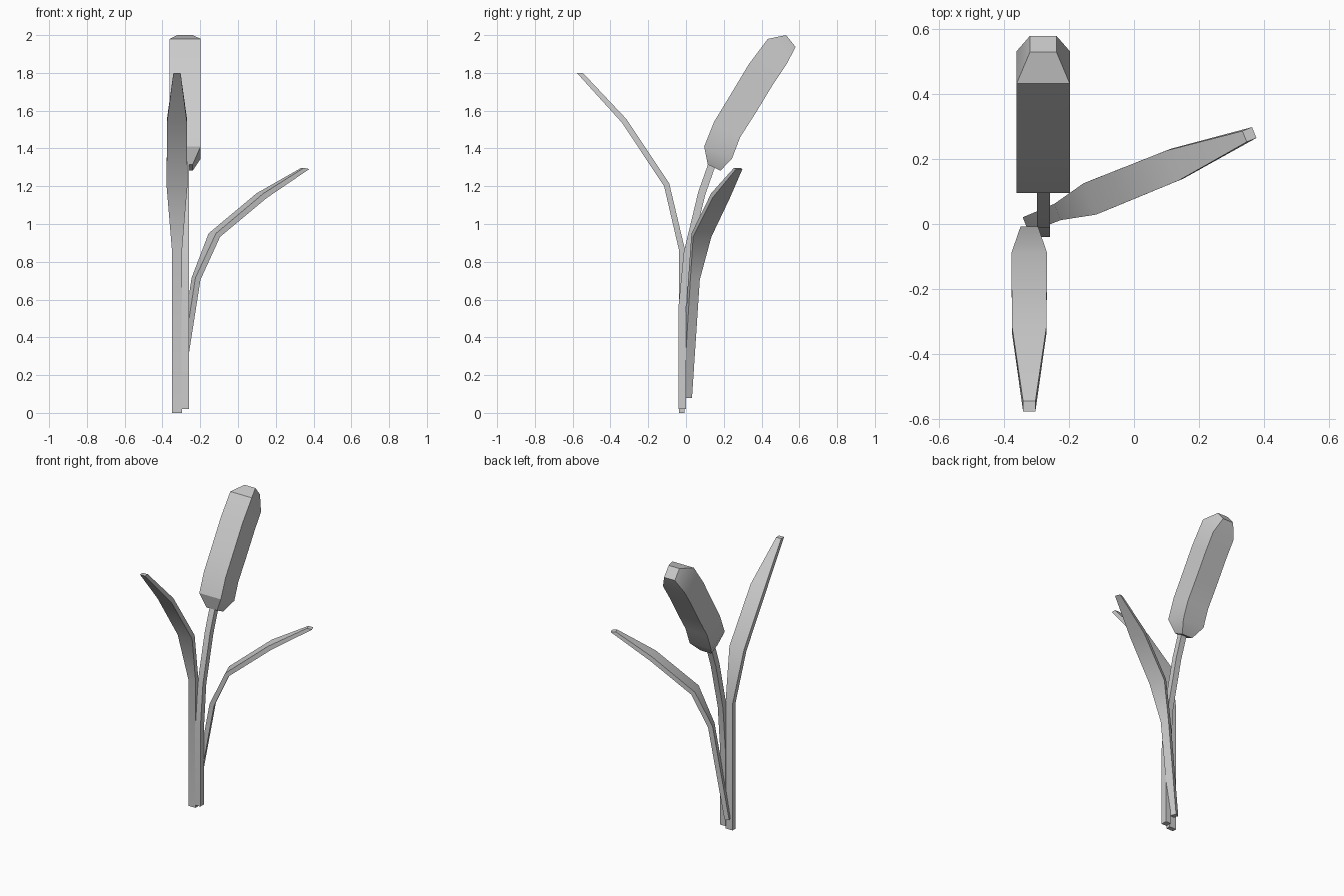
import bpy, bmesh, math
from mathutils import Vector

if "Cube" in bpy.data.objects:
    bpy.data.objects.remove(bpy.data.objects["Cube"])


def loft(name, origin, angle, rings):
    """Four-sided loft. Each ring: (s, z) back point, (s, z) front point, half width.
    s runs horizontally from origin in the direction of angle."""
    u = Vector((math.cos(angle), math.sin(angle), 0))
    v = Vector((-u.y, u.x, 0))
    o = Vector((origin[0], origin[1], 0))
    bm = bmesh.new()
    loops = []
    for a, b, w in rings:
        loops.append([bm.verts.new(o + u * p[0] + v * k + Vector((0, 0, p[1])))
                      for p, k in ((a, w), (a, -w), (b, -w), (b, w))])
    for lo, hi in zip(loops, loops[1:]):
        for i in range(4):
            j = (i + 1) % 4
            bm.faces.new((lo[i], lo[j], hi[j], hi[i]))
    bm.faces.new(loops[0][::-1])
    bm.faces.new(loops[-1])
    bmesh.ops.recalc_face_normals(bm, faces=bm.faces)
    me = bpy.data.meshes.new(name)
    bm.to_mesh(me)
    bm.free()
    ob = bpy.data.objects.new(name, me)
    bpy.context.collection.objects.link(ob)
    bpy.ops.object.select_all(action='DESELECT')
    ob.select_set(True)
    bpy.context.view_layer.objects.active = ob
    bpy.ops.object.shade_smooth_by_angle(angle=math.radians(30))
    return ob


BACK = math.radians(90)

# stem, bending backwards
loft("stem", (-0.279, 0), BACK, [
    ((-0.04, 0.02), (0.0, 0.02), 0.02),
    ((-0.04, 0.56), (0.0, 0.55), 0.02),
    ((-0.012, 0.85), (0.025, 0.84), 0.02),
    ((0.065, 1.17), (0.102, 1.155), 0.02),
    ((0.125, 1.34), (0.162, 1.325), 0.02)])

# seed head with tapered ends
loft("seed_head", (-0.28, 0), BACK, [
    ((0.115, 1.315), (0.182, 1.282), 0.04),
    ((0.096, 1.41), (0.243, 1.345), 0.082),
    ((0.148, 1.54), (0.287, 1.46), 0.082),
    ((0.227, 1.67), (0.364, 1.58), 0.082),
    ((0.332, 1.845), (0.46, 1.738), 0.082),
    ((0.433, 1.98), (0.533, 1.847), 0.082),
    ((0.53, 2.0), (0.58, 1.937), 0.041)])

# tall leaf leaning forward
loft("front_leaf", (-0.323, 0), BACK, [
    ((-0.038, 0.0), (-0.008, 0.0), 0.026),
    ((-0.038, 0.865), (-0.008, 0.875), 0.027),
    ((-0.116, 1.2), (-0.089, 1.216), 0.055),
    ((-0.338, 1.535), (-0.317, 1.557), 0.053),
    ((-0.578, 1.8), (-0.546, 1.8), 0.019)])

# short leaf leaning right
loft("side_leaf", (-0.32, 0.003), math.radians(22), [
    ((-0.015, 0.08), (0.015, 0.08), 0.025),
    ((0.091, 0.715), (0.12, 0.705), 0.027),
    ((0.198, 0.95), (0.222, 0.932), 0.052),
    ((0.472, 1.163), (0.488, 1.137), 0.05),
    ((0.713, 1.297), (0.745, 1.291), 0.018)])
